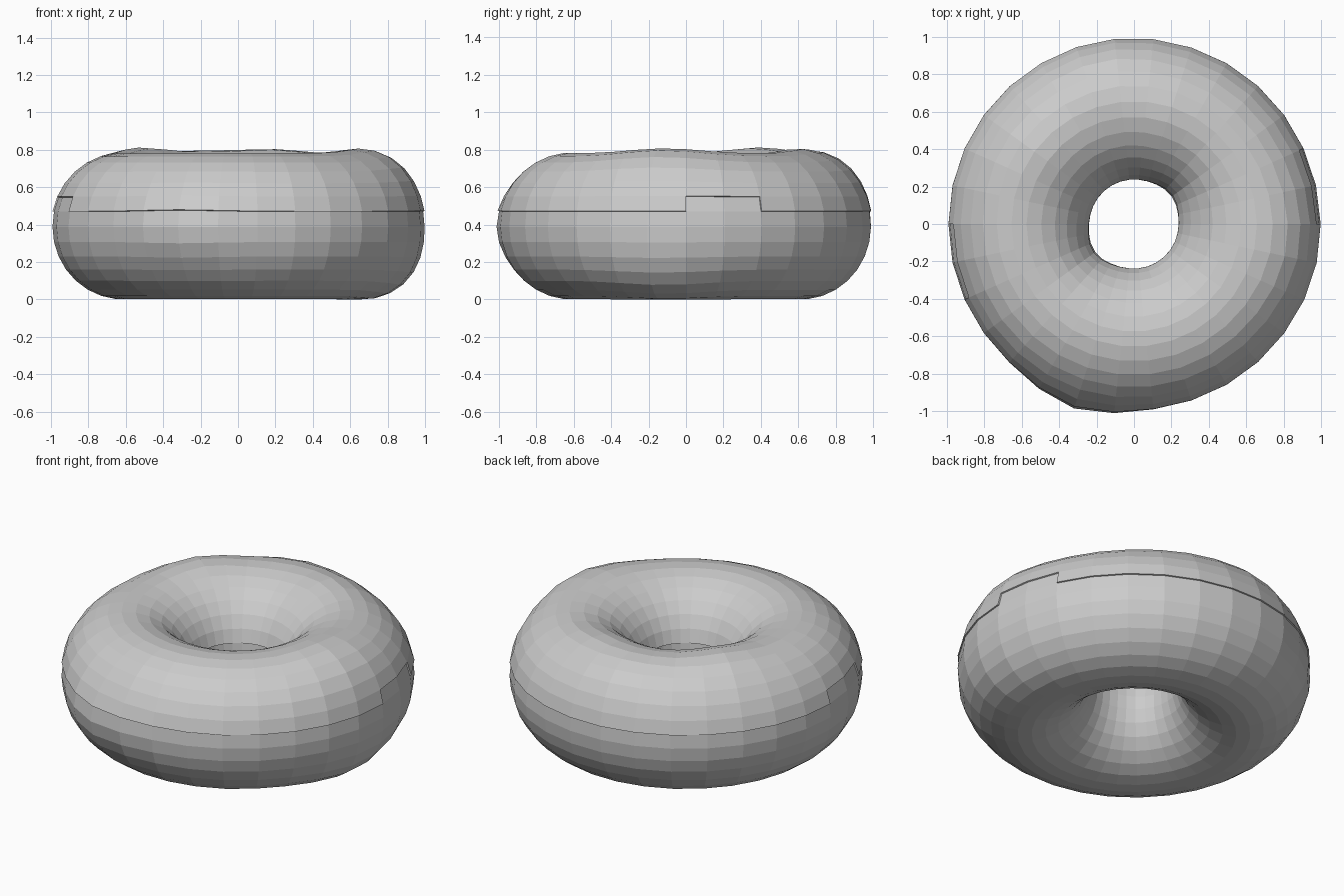
import bpy
import bmesh
from math import sin, cos, exp, radians

cube = bpy.data.objects.get("Cube")
if cube:
    bpy.data.objects.remove(cube, do_unlink=True)

SEGMENTS = 30
STEP = 360 / SEGMENTS
RING_RADIUS, TUBE_WIDTH, TUBE_HEIGHT = 0.615, 0.377, 0.388

# Hand-shaped lumps: angle round the ring, angle round the tube, height, spread
LUMPS = [
    (252, 0, 0.045, 11),
    (-8, -45, 0.03, 14),
    (-10, 62, 0.035, 16),
    (143, 82, 0.03, 14),
    (72, 88, 0.02, 12),
    (100, 58, 0.025, 14),
    (215, 150, -0.03, 18),
    (38, 148, -0.025, 16),
]


def angle_gap(a, b):
    return (a - b + 180) % 360 - 180


def surface_point(around, tube):
    """Point on the lumpy ring."""
    swell = 0
    for a, t, height, spread in LUMPS:
        distance = angle_gap(around, a) ** 2 + (angle_gap(tube, t) * 0.6) ** 2
        swell += height * exp(-distance / (2 * spread ** 2))
    a, t = radians(around), radians(tube)
    radius = RING_RADIUS + (TUBE_WIDTH + swell) * cos(t)
    height = TUBE_HEIGHT + (TUBE_HEIGHT + swell) * sin(t)
    return radius * cos(a), radius * sin(a), max(height, 0)


def make_material(name, colour):
    material = bpy.data.materials.new(name)
    material.use_nodes = True
    material.diffuse_color = colour
    material.node_tree.nodes["Principled BSDF"].inputs["Base Color"].default_value = colour
    return material


def make_ring(name, material, keep_face):
    """Mesh the ring, keeping only the grid faces chosen by the rule."""
    bm = bmesh.new()
    grid = [[bm.verts.new(surface_point(i * STEP, j * STEP))
             for j in range(SEGMENTS)] for i in range(SEGMENTS)]
    for i in range(SEGMENTS):
        for j in range(SEGMENTS):
            if keep_face(i, j):
                i2, j2 = (i + 1) % SEGMENTS, (j + 1) % SEGMENTS
                bm.faces.new((grid[i][j], grid[i2][j], grid[i2][j2], grid[i][j2]))
    bmesh.ops.delete(bm, geom=[v for v in bm.verts if not v.link_faces], context="VERTS")
    mesh = bpy.data.meshes.new(name)
    bm.to_mesh(mesh)
    bm.free()
    mesh.materials.append(material)
    obj = bpy.data.objects.new(name, mesh)
    bpy.context.collection.objects.link(obj)
    return obj


grey = make_material("plain grey", (0.6, 0.6, 0.6, 1))

# Dough ring
make_ring("dough", grey, lambda i, j: True)


# Icing over the upper half, with a notch in its rim on two opposite sides
def is_iced(i, j):
    notch = j == 1 and i % (SEGMENTS // 2) < 2
    return 1 <= j < 14 and not notch


icing = make_ring("icing", grey, is_iced)
shell = icing.modifiers.new("thickness", "SOLIDIFY")
shell.thickness = 0.008
shell.offset = 1
